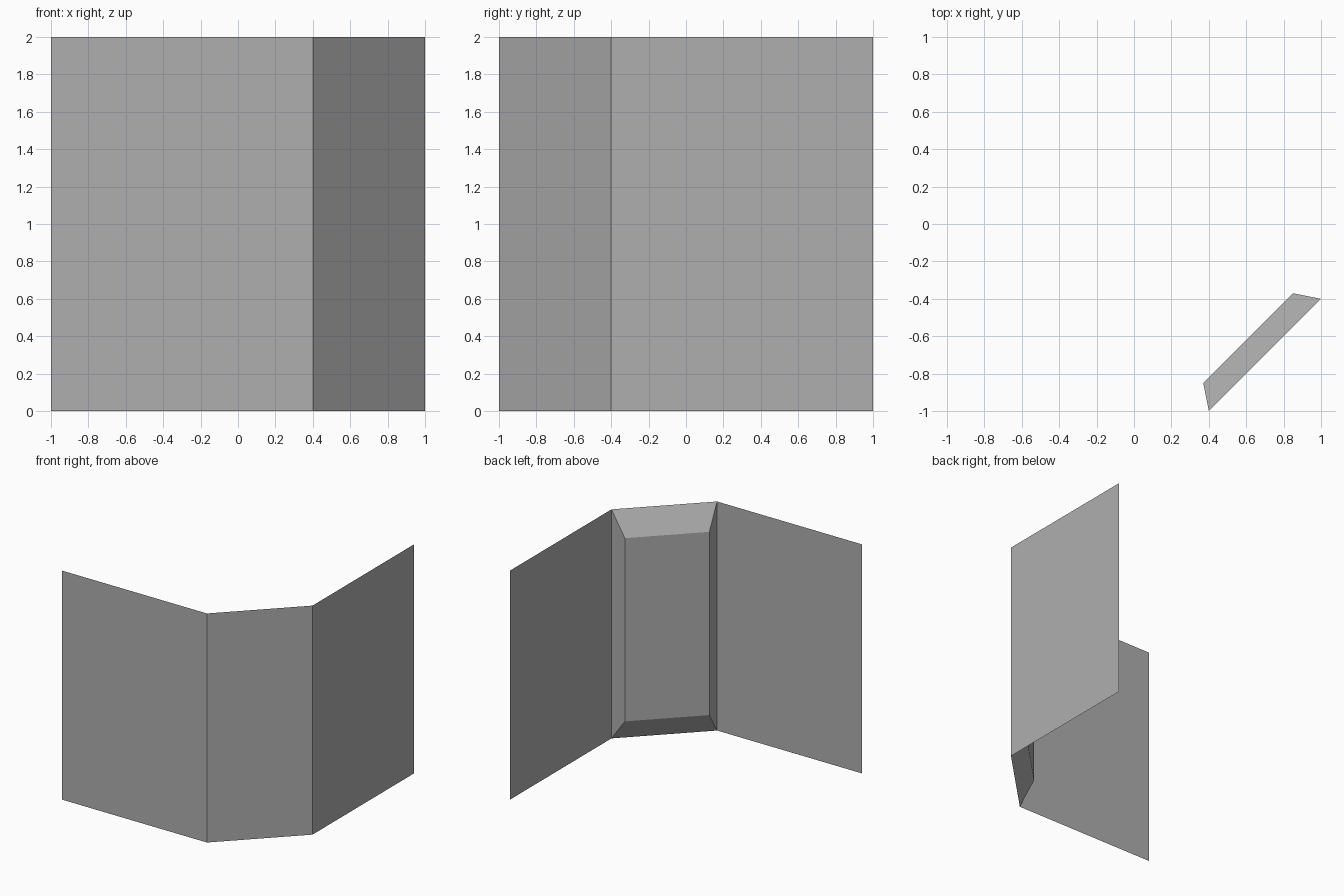
import bpy
import bmesh
from mathutils import Vector

HEIGHT = 2.0

cube = bpy.data.objects.get("Cube")
if cube:
    bpy.data.objects.remove(cube, do_unlink=True)

# Single plain grey material
grey = bpy.data.materials.new("plain_grey")
grey.use_nodes = True
color = (0.43, 0.43, 0.43, 1)
grey.diffuse_color = color
grey.node_tree.nodes["Principled BSDF"].inputs["Base Color"].default_value = color


def add_panel(name, start, end, depth=0.0, taper=1.0):
    """Upright panel from start to end; depth adds a tapered block behind it."""
    bm = bmesh.new()
    corners = [(*start, 0), (*end, 0), (*end, HEIGHT), (*start, HEIGHT)]
    face = bm.faces.new([bm.verts.new(c) for c in corners])
    face.normal_update()
    if depth:
        centre = face.calc_center_median()
        inward = -face.normal.copy()
        new = bmesh.ops.extrude_face_region(bm, geom=[face], use_keep_orig=True)
        for v in new["geom"]:
            if isinstance(v, bmesh.types.BMVert):
                v.co = centre + (v.co - centre) * taper + inward * depth
        bmesh.ops.recalc_face_normals(bm, faces=bm.faces)
    mesh = bpy.data.meshes.new(name)
    bm.to_mesh(mesh)
    bm.free()
    mesh.materials.append(grey)
    obj = bpy.data.objects.new(name, mesh)
    bpy.context.collection.objects.link(obj)
    return obj


# Two thin walls joined by a chamfered corner
front_edge = (0.4, -1.0)
side_edge = (1.0, -0.4)
add_panel("front_wall", (-1.0, -1.0), front_edge)
add_panel("side_wall", side_edge, (1.0, 1.0))

# Corner panel with a tapered block on its inner side
width = (Vector(side_edge) - Vector(front_edge)).length
add_panel("corner_block", front_edge, side_edge, depth=0.15 * width, taper=0.8)
